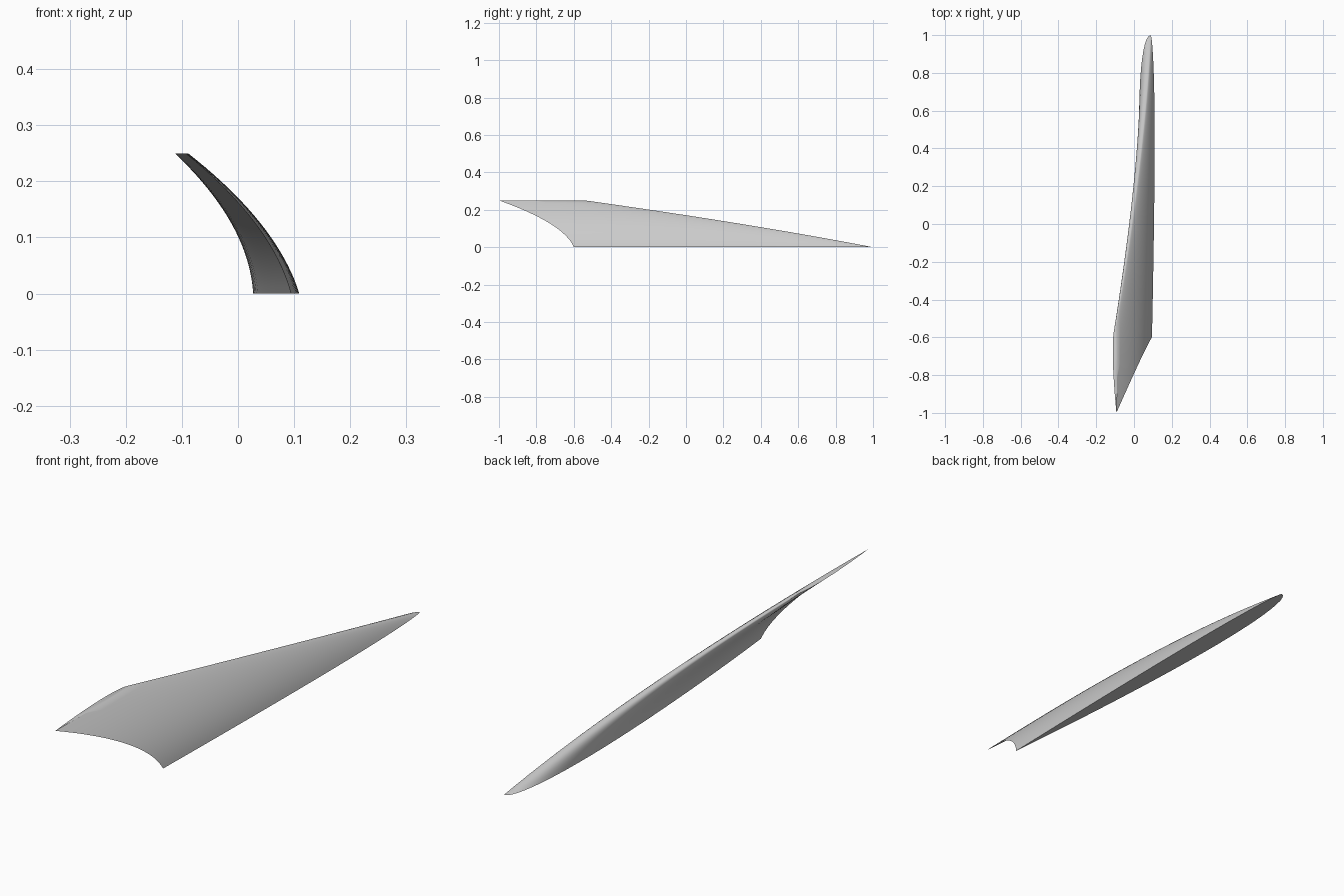
import bpy, bmesh, math

cube = bpy.data.objects.get("Cube")
if cube:
    bpy.data.objects.remove(cube, do_unlink=True)

HEIGHT, ROOT_CHORD = 0.25, 1.6
LEVELS, STEPS = 20, 28


# Sweep of the blade: each edge is a quadratic in height
def nose_y(z):
    return 1 - 5.195 * z - 3.86 * z * z


def tail_y(z):
    return -0.6 - 0.4 * z - 4.79 * z * z


def chord_x(z):
    return 0.095 - 0.267 * z - 1.94 * z * z


# Foil half thickness, normalised to 1, with a sharp tail
def foil(u):
    return 10 * (0.2969 * math.sqrt(u) - 0.126 * u - 0.3516 * u**2
                 + 0.2843 * u**3 - 0.1036 * u**4)


# One closed foil section: full on the right side, nearly flat on the left
def section(z):
    nose, tail = nose_y(z), tail_y(z)
    scale = (nose - tail) / ROOT_CHORD
    points = []
    for i in range(2 * STEPS):
        t = 1 - i / STEPS
        u = (1 - math.cos(math.pi * t)) / 2
        bulge = -0.067 if i < STEPS else 0.015
        x = chord_x(z) + scale * (bulge * foil(u) - 0.007 * (1 - u) ** 6)
        points.append((x, nose + (tail - nose) * u, z))
    return points


# Loft the sections and close both ends
bm = bmesh.new()
rings = [[bm.verts.new(p) for p in section(HEIGHT * k / LEVELS)]
         for k in range(LEVELS + 1)]
for low, high in zip(rings, rings[1:]):
    for i in range(len(low)):
        j = (i + 1) % len(low)
        bm.faces.new((low[i], low[j], high[j], high[i]))
bm.faces.new(rings[0])
bm.faces.new(rings[-1])
bmesh.ops.recalc_face_normals(bm, faces=bm.faces)
mesh = bpy.data.meshes.new("fin_blade")
bm.to_mesh(mesh)
bm.free()

fin = bpy.data.objects.new("fin_blade", mesh)
bpy.context.collection.objects.link(fin)

# Plain grey finish
grey = bpy.data.materials.new("light_grey")
grey.use_nodes = True
colour = (0.6, 0.6, 0.6, 1)
grey.diffuse_color = colour
grey.node_tree.nodes["Principled BSDF"].inputs["Base Color"].default_value = colour
mesh.materials.append(grey)

# Smooth sides, sharp tail and end caps
bpy.ops.object.select_all(action="DESELECT")
fin.select_set(True)
bpy.context.view_layer.objects.active = fin
bpy.ops.object.shade_smooth_by_angle(angle=math.radians(40))
